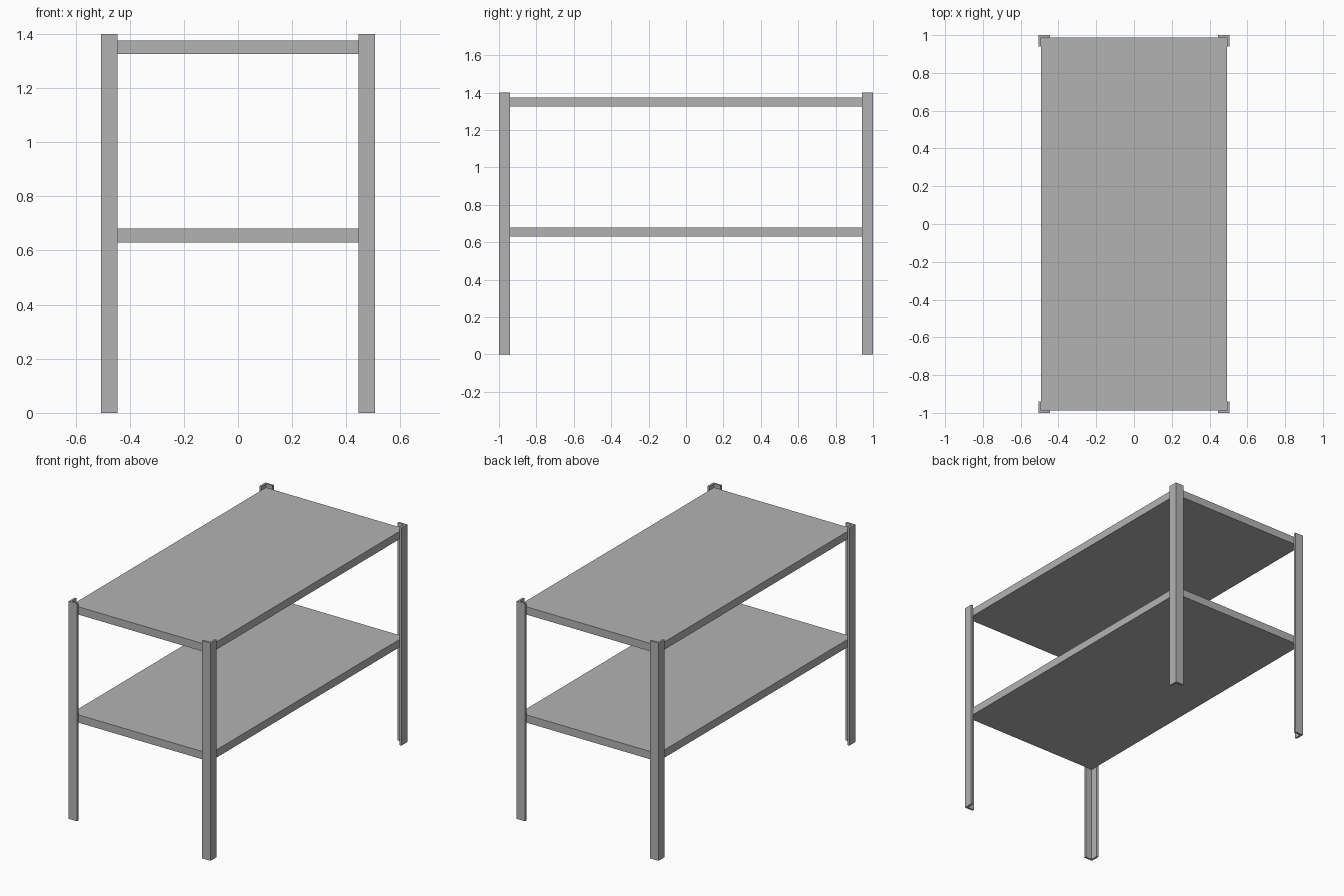
import bpy
import bmesh

cube = bpy.data.objects.get("Cube")
if cube:
    bpy.data.objects.remove(cube, do_unlink=True)

HALF_X, HALF_Y, HEIGHT = 0.505, 1.0, 1.4
FLANGE, THICK = 0.06, 0.013
SHELF_DEPTH = 0.05

steel = bpy.data.materials.new("grey_steel")
steel.use_nodes = True
grey = (0.45, 0.45, 0.45, 1)
steel.diffuse_color = grey
steel.node_tree.nodes["Principled BSDF"].inputs["Base Color"].default_value = grey


def extrude_outline(name, outline, bottom, height):
    """Raise a flat outline into a solid part."""
    bm = bmesh.new()
    face = bm.faces.new([bm.verts.new((x, y, bottom)) for x, y in outline])
    raised = bmesh.ops.extrude_face_region(bm, geom=[face])
    verts = [v for v in raised["geom"] if isinstance(v, bmesh.types.BMVert)]
    bmesh.ops.translate(bm, vec=(0, 0, height), verts=verts)
    bmesh.ops.recalc_face_normals(bm, faces=bm.faces)
    mesh = bpy.data.meshes.new(name)
    bm.to_mesh(mesh)
    bm.free()
    mesh.materials.append(steel)
    obj = bpy.data.objects.new(name, mesh)
    bpy.context.collection.objects.link(obj)
    return obj


# Four angle-section legs, each wrapped around a corner
angle = [(0, 0), (FLANGE, 0), (FLANGE, THICK), (THICK, THICK),
         (THICK, FLANGE), (0, FLANGE)]
for side, sx in (("left", 1), ("right", -1)):
    for end, sy in (("front", -1), ("back", 1)):
        outline = [(sx * (HALF_X - u), sy * (HALF_Y - v)) for u, v in angle]
        extrude_outline(f"{end}_{side}_leg", outline, 0, HEIGHT)

# Two solid shelves held inside the legs
sx, sy = HALF_X - THICK, HALF_Y - THICK
corners = [(-sx, -sy), (sx, -sy), (sx, sy), (-sx, sy)]
for name, bottom in (("lower_shelf", 0.63), ("upper_shelf", 1.325)):
    extrude_outline(name, corners, bottom, SHELF_DEPTH)
